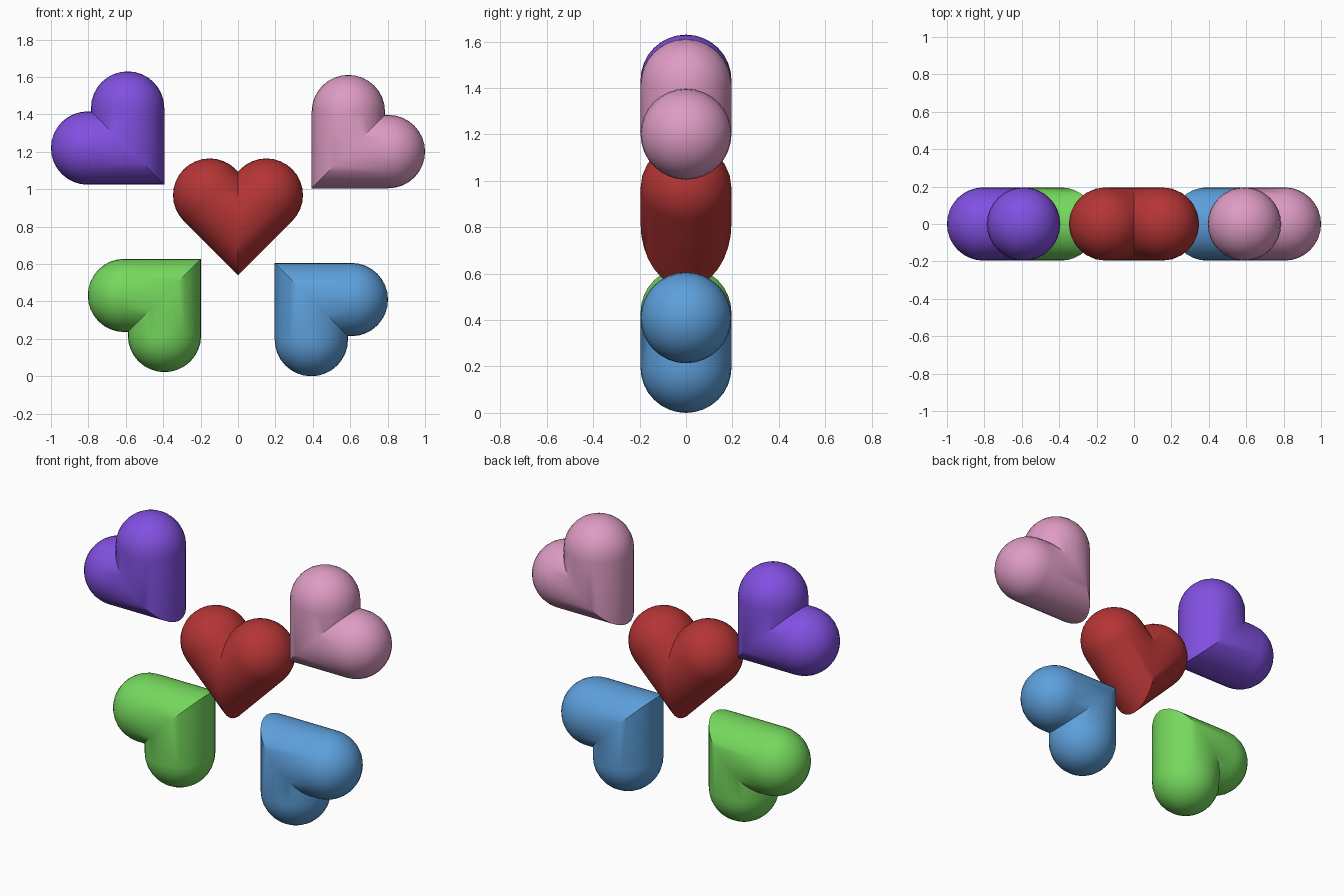
import bpy, bmesh, math
from mathutils import Vector

if "Cube" in bpy.data.objects:
    bpy.data.objects.remove(bpy.data.objects["Cube"])

R = 0.196      # lobe radius
ARM = 0.41     # distance from corner to the centre of each rounded end
SEG, CAP = 32, 8


def material(name, rgb):
    m = bpy.data.materials.new(name)
    m.diffuse_color = (*rgb, 1)
    m.use_nodes = True
    m.node_tree.nodes["Principled BSDF"].inputs["Base Color"].default_value = m.diffuse_color
    return m


def heart(name, tip, angle, mat):
    """Two mitred round-ended cylinders; arms point at angle and angle + 90."""
    bm = bmesh.new()
    a = math.radians(angle)
    u = Vector((math.cos(a), 0, math.sin(a)))
    v = Vector((-math.sin(a), 0, math.cos(a)))
    origin = Vector((tip[0], 0, tip[1]))
    turns = [2 * math.pi * i / SEG for i in range(SEG)]

    def ring(d1, d2, dist, rad):
        return [bm.verts.new(origin + d1 * dist + d2 * (R + rad * math.sin(t))
                             + Vector((0, rad * math.cos(t), 0))) for t in turns]

    def bridge(r1, r2):
        for i in range(SEG):
            j = (i + 1) % SEG
            bm.faces.new((r1[i], r1[j], r2[j], r2[i]))

    # shared mitre ring on the diagonal
    mitre = [bm.verts.new(origin + (u + v) * (R + R * math.sin(t))
                          + Vector((0, R * math.cos(t), 0))) for t in turns]
    for d1, d2 in ((u, v), (v, u)):
        last = mitre
        for k in range(CAP):
            p = math.pi / 2 * k / CAP
            new = ring(d1, d2, ARM + R * math.sin(p), R * math.cos(p))
            bridge(last, new)
            last = new
        pole = bm.verts.new(origin + d1 * (ARM + R) + d2 * R)
        for i in range(SEG):
            bm.faces.new((last[i], last[(i + 1) % SEG], pole))
    bmesh.ops.recalc_face_normals(bm, faces=bm.faces)

    mesh = bpy.data.meshes.new(name)
    bm.to_mesh(mesh)
    bm.free()
    mesh.materials.append(mat)
    ob = bpy.data.objects.new(name, mesh)
    bpy.context.collection.objects.link(ob)
    bpy.ops.object.select_all(action='DESELECT')
    ob.select_set(True)
    bpy.context.view_layer.objects.active = ob
    bpy.ops.object.shade_smooth_by_angle(angle=math.radians(30))


# name, tip (x, z), direction of first arm, colour
heart("purple_heart", (-0.394, 1.024), 90, material("purple", (0.22, 0.08, 0.75)))
heart("pink_heart", (0.394, 1.005), 0, material("pink", (0.73, 0.33, 0.55)))
heart("red_heart", (0, 0.54), 45, material("red", (0.46, 0.035, 0.035)))
heart("green_heart", (-0.197, 0.628), 180, material("green", (0.18, 0.69, 0.11)))
heart("blue_heart", (0.196, 0.606), 270, material("blue", (0.11, 0.35, 0.71)))
